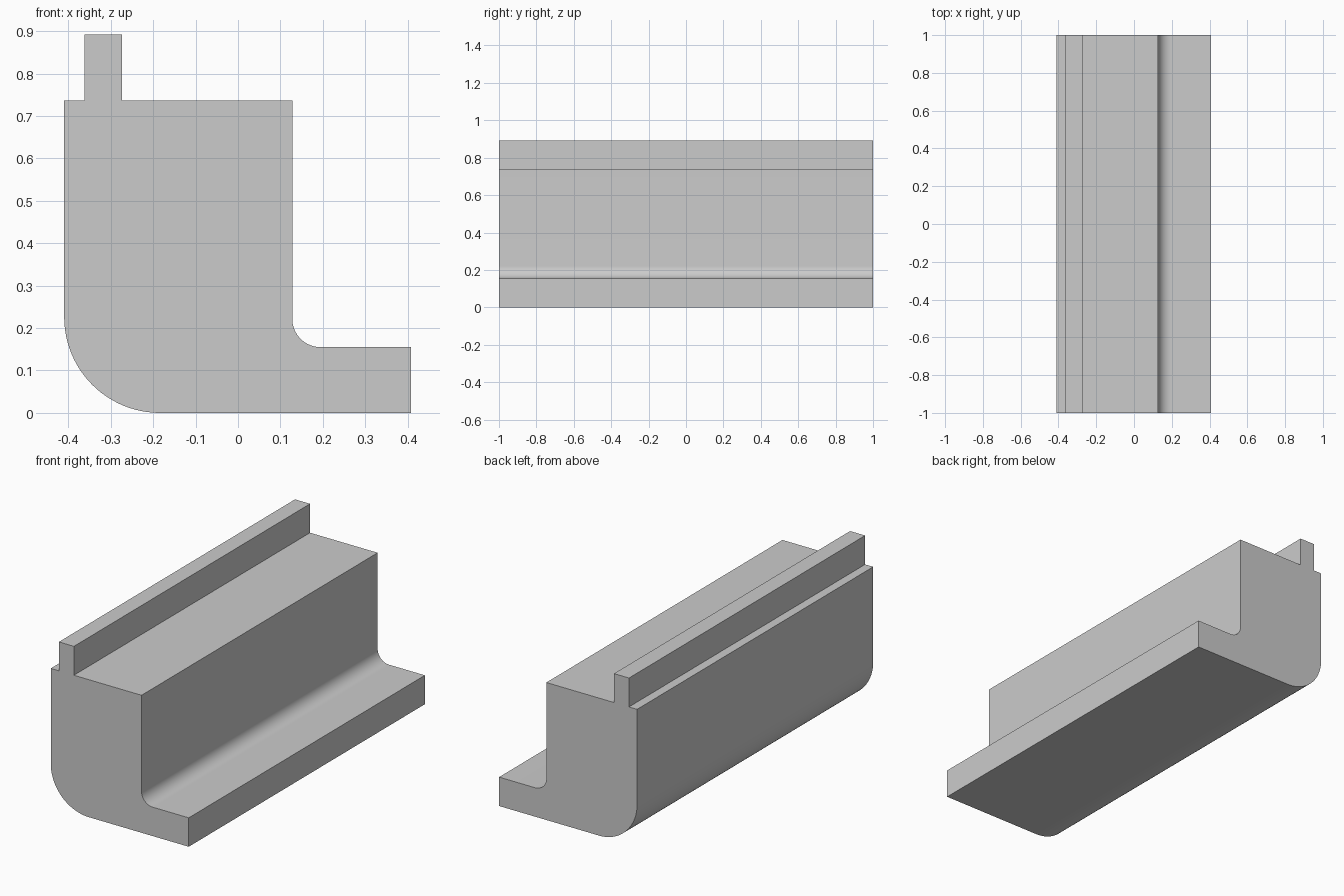
import bpy, bmesh
from math import sin, cos, radians

HALF_LENGTH = 1.0

old = bpy.data.objects.get("Cube")
if old:
    bpy.data.objects.remove(old, do_unlink=True)

# Plain grey material
grey = bpy.data.materials.new("plain grey")
grey.use_nodes = True
colour = (0.6, 0.6, 0.6, 1)
grey.diffuse_color = colour
grey.node_tree.nodes["Principled BSDF"].inputs["Base Color"].default_value = colour


def arc(cx, cz, radius, start, end, steps):
    """Points on a circular arc, angles in degrees."""
    angles = [radians(start + (end - start) * i / steps) for i in range(steps + 1)]
    return [(cx + radius * cos(a), cz + radius * sin(a)) for a in angles]


# Cross-section: rounded lower edge, foot flange, fillet, body and top rib
profile = arc(-0.184, 0.226, 0.226, 180, 270, 24)
profile += [(0.408, 0), (0.408, 0.155)]
profile += arc(0.195, 0.222, 0.067, 270, 180, 16)
profile += [(0.128, 0.737), (-0.273, 0.737), (-0.273, 0.892),
            (-0.362, 0.892), (-0.362, 0.737), (-0.41, 0.737)]

# Extrude the cross-section along y
bm = bmesh.new()
front = bm.faces.new([bm.verts.new((x, -HALF_LENGTH, z)) for x, z in profile])
extruded = bmesh.ops.extrude_face_region(bm, geom=[front], use_keep_orig=True)
moved = [v for v in extruded["geom"] if isinstance(v, bmesh.types.BMVert)]
bmesh.ops.translate(bm, verts=moved, vec=(0, 2 * HALF_LENGTH, 0))
bmesh.ops.recalc_face_normals(bm, faces=bm.faces)
mesh = bpy.data.meshes.new("edge_rail")
bm.to_mesh(mesh)
bm.free()
mesh.materials.append(grey)

rail = bpy.data.objects.new("edge_rail", mesh)
bpy.context.collection.objects.link(rail)
bpy.context.view_layer.objects.active = rail
rail.select_set(True)
bpy.ops.object.shade_smooth_by_angle(angle=radians(30))
